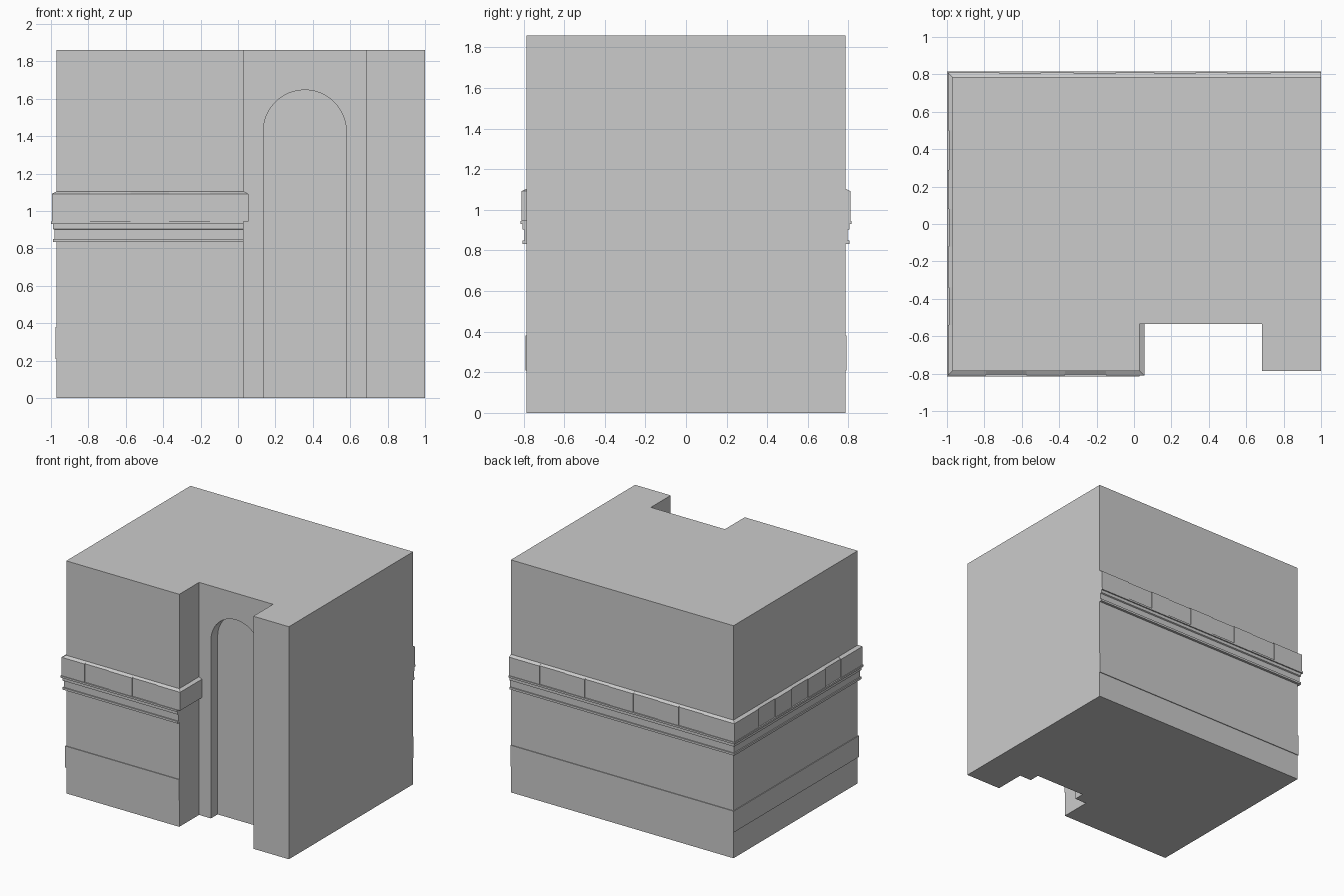
import bpy, bmesh, math
from mathutils import Vector

if "Cube" in bpy.data.objects:
    bpy.data.objects.remove(bpy.data.objects["Cube"])

# Wall planes: left, recess corner, right, front, back, recess back, height
L, C, R = -0.97, 0.03, 1.0
F, B, N, H = -0.785, 0.785, -0.535, 1.86


def finish(name, bm):
    bmesh.ops.recalc_face_normals(bm, faces=bm.faces[:])
    me = bpy.data.meshes.new(name)
    bm.to_mesh(me)
    bm.free()
    ob = bpy.data.objects.new(name, me)
    bpy.context.collection.objects.link(ob)
    return ob


def prism(name, points, extrusion):
    """Extrude a planar outline along a vector."""
    bm = bmesh.new()
    face = bm.faces.new([bm.verts.new(p) for p in points])
    out = bmesh.ops.extrude_face_region(bm, geom=[face])
    verts = [v for v in out["geom"] if isinstance(v, bmesh.types.BMVert)]
    bmesh.ops.translate(bm, verts=verts, vec=extrusion)
    return finish(name, bm)


def sweep(name, path, profile):
    """Sweep a (offset, z) profile along the wall line with mitred corners."""
    pts = [Vector(p) for p in path]
    dirs = [(b - a).normalized() for a, b in zip(pts, pts[1:])]
    norms = [Vector((-d.y, d.x)) for d in dirs]
    miters = [norms[0]] + [a + b for a, b in zip(norms, norms[1:])] + [norms[-1]]
    bm = bmesh.new()
    rings = [[bm.verts.new((*(p + m * o), z)) for o, z in profile]
             for p, m in zip(pts, miters)]
    n = len(profile)
    for r, s in zip(rings, rings[1:]):
        for i in range(n):
            j = (i + 1) % n
            bm.faces.new((r[i], r[j], s[j], s[i]))
    bm.faces.new(rings[0])
    bm.faces.new(rings[-1])
    return finish(name, bm)


# Main block with the full-height front recess
outline = [(L, F), (C, F), (C, N), (0.685, N), (0.685, F), (R, F), (R, B), (L, B)]
body = prism("building_body", [(x, y, 0) for x, y in outline], (0, 0, H))

# Round-headed niche cut into the back of the recess
cx, rad, spring = 0.357, 0.222, 1.425
arch = [(cx - rad, N - 0.05, -0.1), (cx + rad, N - 0.05, -0.1)]
arch += [(cx + rad * math.cos(math.pi * i / 24), N - 0.05,
          spring + rad * math.sin(math.pi * i / 24)) for i in range(25)]
cutter = prism("niche_cutter", arch, (0, 0.135, 0))
cutter.hide_render = True
mod = body.modifiers.new("niche", "BOOLEAN")
mod.operation, mod.solver, mod.object = "DIFFERENCE", "EXACT", cutter
bpy.context.view_layer.objects.active = body
bpy.ops.object.modifier_apply(modifier="niche")
bpy.data.objects.remove(cutter)

# Stepped moulding below the frieze
around = [(C, F), (L, F), (L, B), (R, B)]
sweep("string_course", around,
      [(-0.02, 0.945), (0.03, 0.945), (0.03, 0.93), (0.02, 0.93), (0.02, 0.905),
       (0.011, 0.90), (0.011, 0.85), (0.02, 0.85), (0.02, 0.833), (-0.02, 0.833)])


# Frieze with its sloped top, returning into the recess
def frieze_profile(d):
    return [(-0.02, 0.945), (d, 0.945), (d, 1.092), (0, 1.105), (-0.02, 1.105)]


sweep("frieze", [(C, N)] + around, frieze_profile(0.019))

# Raised frieze blocks, corner ones wrap around
blocks = [
    [(C, N), (C, F), (-0.15, F)],
    [(-0.37, F), (-0.575, F)],
    [(-0.79, F), (L, F), (L, -0.54)],
    [(L, -0.34), (L, -0.12)],
    [(L, 0.08), (L, 0.29)],
    [(L, 0.50), (L, B), (-0.72, B)],
]
blocks += [[(a, B), (b, B)] for a, b in
           ((-0.5, -0.32), (-0.1, 0.11), (0.33, 0.5), (0.73, R))]
for i, path in enumerate(blocks):
    sweep(f"frieze_block_{i + 1}", path, frieze_profile(0.025))

# Thin plinth band
sweep("plinth_band", around,
      [(-0.02, 0.21), (0.006, 0.21), (0.006, 0.38), (-0.02, 0.38)])
